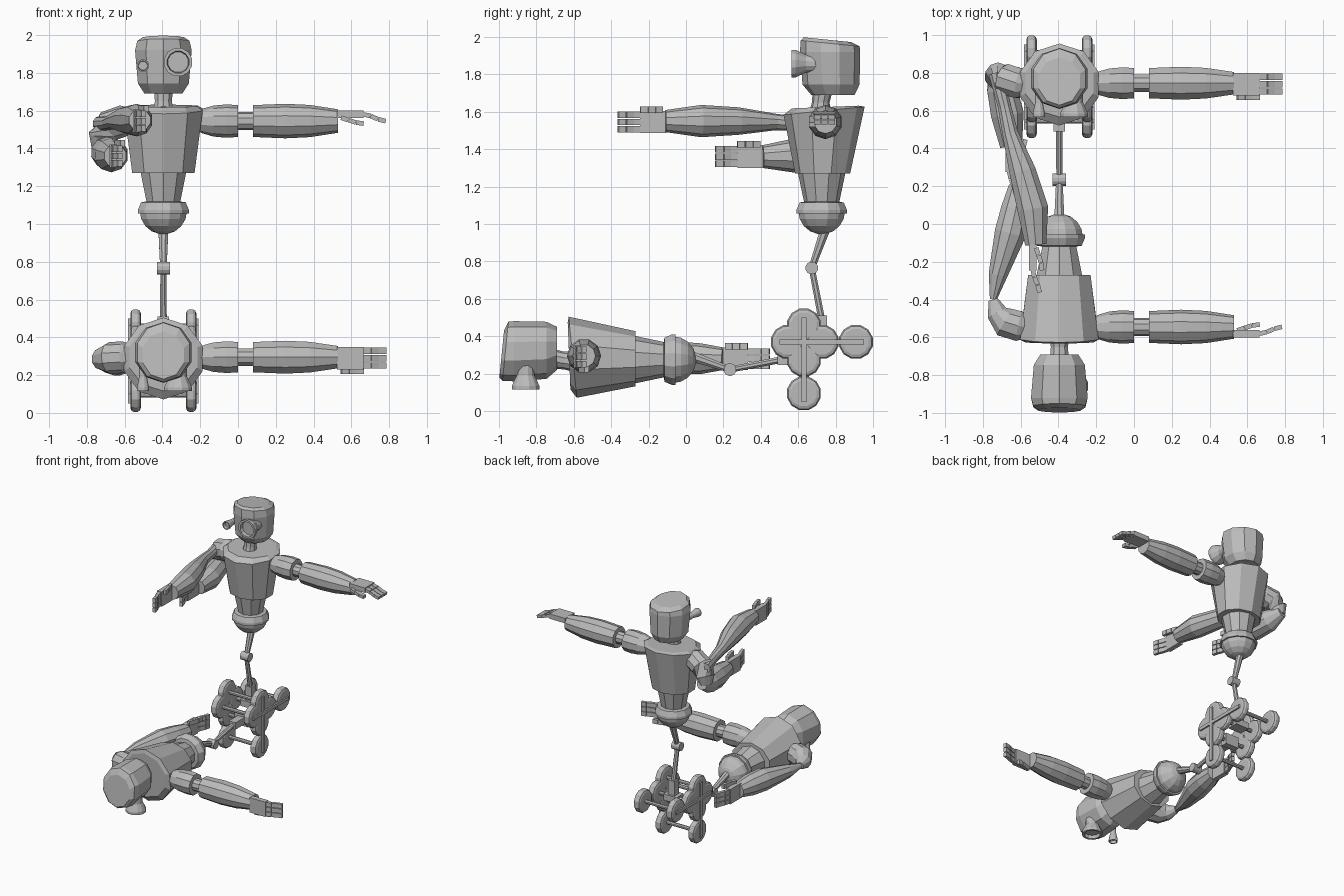
import bpy, bmesh, math
from mathutils import Matrix, Vector

cube = bpy.data.objects.get("Cube")
if cube:
    bpy.data.objects.remove(cube, do_unlink=True)

grey = bpy.data.materials.new("plain_grey")
grey.use_nodes = True
grey.diffuse_color = (0.5, 0.5, 0.5, 1)
grey.node_tree.nodes["Principled BSDF"].inputs["Base Color"].default_value = (0.5, 0.5, 0.5, 1)

CX, CY = -0.395, 0.725
X, Y, Z = Vector((1, 0, 0)), Vector((0, 1, 0)), Vector((0, 0, 1))
UPRIGHT = Matrix.Identity(4)
LYING = Matrix.Translation((0, 1, -0.45)) @ Matrix.Rotation(math.pi / 2, 4, 'X')


def finish(name, bm, place):
    bmesh.ops.recalc_face_normals(bm, faces=bm.faces)
    mesh = bpy.data.meshes.new(name)
    bm.to_mesh(mesh)
    bm.free()
    mesh.materials.append(grey)
    obj = bpy.data.objects.new(name, mesh)
    obj.matrix_world = place
    bpy.context.collection.objects.link(obj)
    return obj


def add_loft(bm, rings, sides=12, axis=None):
    """Rings are (centre, radius_u, radius_v, tilt); they face the axis or follow the path."""
    centres = [Vector(r[0]) for r in rings]
    loops = []
    for i, (c, ru, rv, *tilt) in enumerate(rings):
        t = axis or (centres[min(i + 1, len(rings) - 1)] - centres[max(i - 1, 0)])
        t = t.normalized()
        ref = Y if abs(t.z) > 0.8 else Z
        u = ref.cross(t).normalized()
        v = t.cross(u)
        k = 1 / math.cos(math.pi / sides)
        loop = []
        for j in range(sides):
            a = (j + 0.5) * math.tau / sides
            p, q = k * ru * math.cos(a), k * rv * math.sin(a)
            loop.append(bm.verts.new(centres[i] + u * p + v * q + t * q * (tilt[0] if tilt else 0)))
        loops.append(loop)
    for a, b in zip(loops, loops[1:]):
        for j in range(sides):
            n = (j + 1) % sides
            bm.faces.new((a[j], a[n], b[n], b[j]))
    bm.faces.new(loops[0])
    bm.faces.new(loops[-1])


def loft(name, rings, place, sides=12, axis=None):
    bm = bmesh.new()
    add_loft(bm, rings, sides, axis)
    return finish(name, bm, place)


def tube(name, points, place, sides=10, axis=None):
    return loft(name, [((x, y, z), r, r) for x, y, z, r in points], place, sides, axis)


def frame(a, s, n, origin):
    m = Matrix((a, s, n)).transposed().to_4x4()
    m.translation = origin
    return m


def add_box(bm, m, size):
    bmesh.ops.create_cube(bm, size=1, matrix=m @ Matrix.Diagonal((*size, 1)))


def hand(name, wrist, along, thumb, normal, place):
    """Palm, three jointed fingers bending to the palm side, and a thumb."""
    bm = bmesh.new()
    base = frame(along, thumb, normal, Vector(wrist))
    add_box(bm, base @ Matrix.Translation((0.06, 0, 0.005)), (0.14, 0.12, 0.04))

    def digit(a, side, n, width, angles, length):
        p = Vector((a, side, n))
        for deg in angles:
            d = math.radians(deg)
            step = Vector((math.cos(d), 0, -math.sin(d)))
            up = Vector((math.sin(d), 0, math.cos(d)))
            m = frame(step, Y, up, p + step * length / 2)
            add_box(bm, base @ m, (length * 0.95, width, 0.024))
            p += step * length

    for side in (-0.039, 0, 0.039):
        digit(0.125, side, 0.006, 0.034, (12, 24, 14), 0.043)
    digit(0.01, 0.066, -0.012, 0.035, (18, 18, 8), 0.042)
    return finish(name, bm, place)


def build_robot(tag, place):
    # Head, eyes and neck
    loft(tag + "head", [
        ((CX, 0.785, 1.69), 0.10, 0.11),
        ((CX, 0.775, 1.745), 0.135, 0.145),
        ((CX, 0.77, 1.92), 0.15, 0.153),
        ((CX, 0.77, 1.965), 0.138, 0.15, -0.1),
        ((CX, 0.755, 1.985), 0.11, 0.12, -0.1)], place, 10, Z)
    for name, x, z, r in (("large_eye", -0.317, 1.857, 0.074), ("small_eye", -0.503, 1.838, 0.032)):
        tube(tag + name, [(x, 0.72, z, r * 0.6), (x, 0.64, z, r * 0.65), (x, 0.585, z, r),
                          (x, 0.565, z, r), (x, 0.565, z, r * 0.78), (x, 0.59, z, r * 0.72)],
             place, 12, -Y)
    tube(tag + "neck", [(CX, 0.715, 1.59, 0.055), (CX, 0.72, 1.65, 0.045), (CX, 0.73, 1.71, 0.05)],
         place, 10, Z)

    # Chest, abdomen and pelvis
    loft(tag + "chest", [((CX, 0.73, 1.27), 0.165, 0.14),
                         ((CX, 0.738, 1.605), 0.208, 0.206, 0.1),
                         ((CX, 0.745, 1.625), 0.18, 0.17, 0.04)], place, 10, Z)
    tube(tag + "abdomen", [(CX, CY, 1.08, 0.082), (CX, CY, 1.28, 0.122)], place, 10, Z)
    tube(tag + "pelvis_ring", [(CX, CY, 1.055, 0.135), (CX, CY, 1.075, 0.135), (CX, CY, 1.115, 0.118),
                               (CX, CY, 1.12, 0.085)], place, 12, Z)
    tube(tag + "pelvis_ball", [(CX, CY, 1.07 - 0.125 * math.sin(a), 0.125 * math.cos(a))
                               for a in (0, 0.35, 0.7, 1.05, 1.4)], place, 12, Z)

    # Jointed spine
    tube(tag + "upper_spine", [(CX, 0.74, 0.96, 0.026), (CX, 0.672, 0.765, 0.017)], place, 8)
    tube(tag + "spine_joint", [(CX - 0.035, 0.672, 0.765, 0.033), (CX + 0.035, 0.672, 0.765, 0.033)], place, 12)
    tube(tag + "lower_spine", [(CX, 0.672, 0.765, 0.016), (CX, 0.725, 0.49, 0.018)], place, 8)

    # Wheeled base
    bm = bmesh.new()
    add_box(bm, Matrix.Translation((CX, CY, 0.44)), (0.06, 0.055, 0.14))
    add_box(bm, Matrix.Translation((CX, CY, 0.37)), (0.12, 0.09, 0.05))
    for s in (-1, 1):
        add_box(bm, Matrix.Translation((CX + s * 0.18, CY, 0.37)), (0.014, 0.45, 0.026))
    finish(tag + "base_frame", bm, place)
    for i, y in enumerate((0.545, CY, 0.908)):
        tube(tag + "axle_%d" % i, [(CX - 0.18, y, 0.37, 0.014), (CX + 0.18, y, 0.37, 0.014)], place, 8)
        for s, side in ((-1, "right"), (1, "left")):
            x = CX + s * 0.147
            tube(tag + "%s_wheel_%d" % (side, i),
                 [(x + d, y, 0.37, r) for d, r in
                  ((-0.028, 0.068), (-0.022, 0.083), (-0.01, 0.09), (0.01, 0.09), (0.022, 0.083), (0.028, 0.068))],
                 place, 12, X)

    # Outstretched left arm
    ay, az = 0.745, 1.545
    tube(tag + "left_upper_arm", [(x, ay, az, r) for x, r in
                                  ((-0.22, 0.04), (-0.195, 0.06), (-0.13, 0.078), (-0.06, 0.084), (0, 0.08))],
         place, 10, X)
    tube(tag + "left_elbow", [(-0.02, ay, az, 0.046), (0.1, ay, az, 0.046)], place)
    tube(tag + "left_forearm", [(x, ay, az, r) for x, r in
                                ((0.08, 0.08), (0.25, 0.087), (0.38, 0.081), (0.53, 0.059))], place, 10, X)
    hand(tag + "left_hand", (0.535, 0.74, 1.575), X, -Y, Z, place)


build_robot("standing_", UPRIGHT)
build_robot("lying_", LYING)

# Standing figure: right shoulder with two forward forearms
tube("standing_right_upper_arm", [(-0.55, 0.74, 1.545, 0.06), (-0.61, 0.745, 1.545, 0.08),
                                  (-0.68, 0.765, 1.52, 0.082), (-0.725, 0.785, 1.46, 0.068),
                                  (-0.73, 0.79, 1.4, 0.045)], UPRIGHT)
tube("standing_reaching_forearm", [(-0.73, 0.8, 1.53, 0.04), (-0.685, 0.62, 1.535, 0.035),
                                   (-0.655, 0.48, 1.545, 0.042), (-0.59, 0.28, 1.55, 0.07),
                                   (-0.535, 0.08, 1.55, 0.082), (-0.52, -0.11, 1.55, 0.056)], UPRIGHT)
hand("standing_reaching_hand", (-0.53, -0.115, 1.545), -Y, Z, -X, UPRIGHT)
tube("standing_lower_forearm", [(-0.725, 0.83, 1.41, 0.04), (-0.7, 0.72, 1.38, 0.078),
                                (-0.67, 0.58, 1.365, 0.087), (-0.65, 0.41, 1.36, 0.058)], UPRIGHT)
hand("standing_lower_hand", (-0.655, 0.405, 1.36), -Y, Z, -X, UPRIGHT)

# Lying figure: right arm swept back along the body
tube("lying_right_upper_arm", [(-0.56, -0.545, 0.295, 0.06), (-0.61, -0.54, 0.295, 0.08),
                               (-0.68, -0.52, 0.29, 0.08), (-0.725, -0.47, 0.285, 0.055),
                               (-0.745, -0.4, 0.285, 0.025)], UPRIGHT)
tube("lying_right_forearm", [(-0.745, -0.4, 0.285, 0.018), (-0.72, -0.27, 0.285, 0.05),
                             (-0.655, -0.05, 0.285, 0.083), (-0.625, 0.08, 0.28, 0.078),
                             (-0.605, 0.2, 0.28, 0.057)], UPRIGHT)
hand("lying_right_hand", (-0.605, 0.2, 0.28), Y, Z, -X, UPRIGHT)
